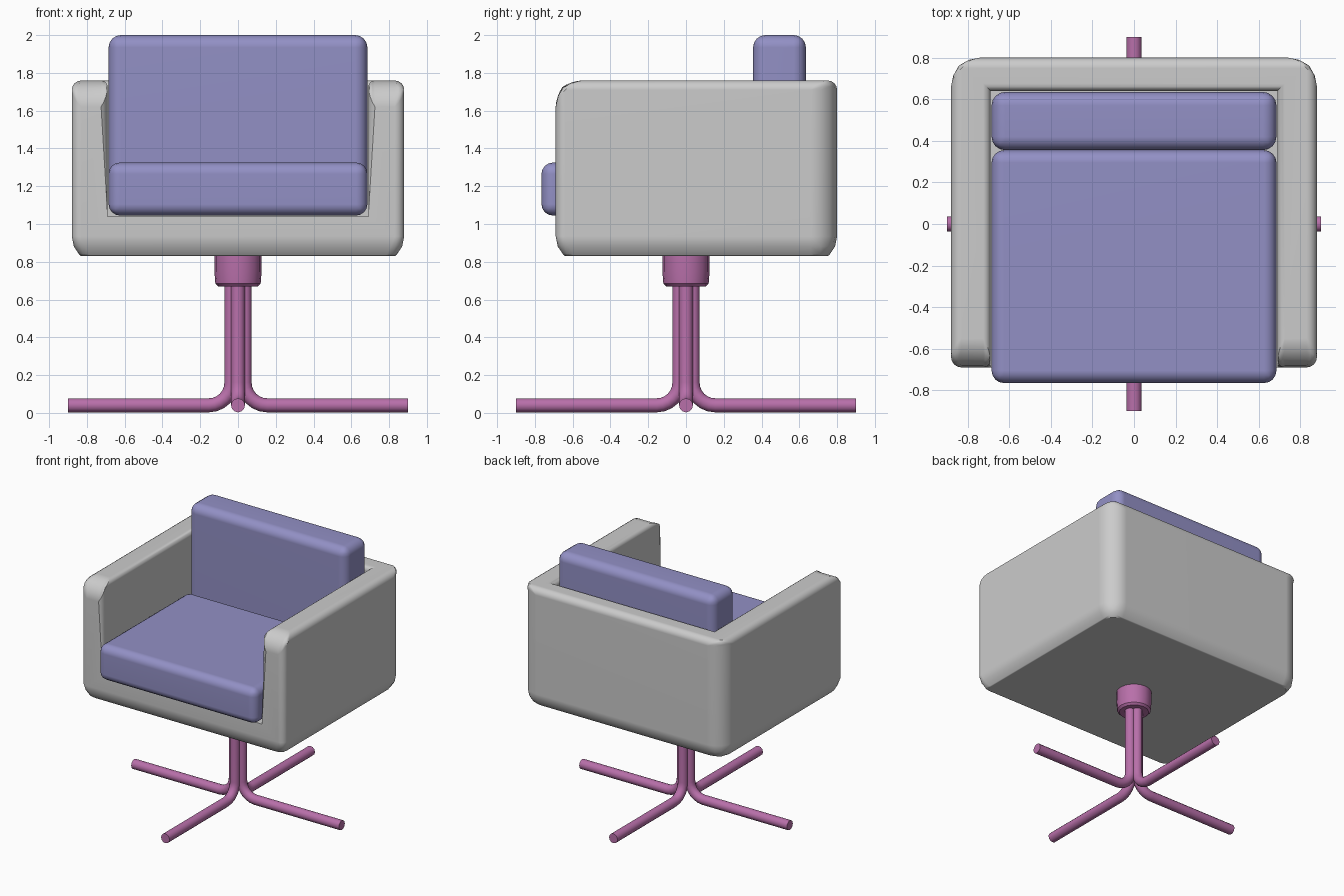
import bpy, bmesh
from math import sin, cos, pi

if "Cube" in bpy.data.objects:
    bpy.data.objects.remove(bpy.data.objects["Cube"])


def material(name, rgb):
    m = bpy.data.materials.new(name)
    m.diffuse_color = (*rgb, 1)
    m.use_nodes = True
    m.node_tree.nodes["Principled BSDF"].inputs["Base Color"].default_value = m.diffuse_color
    return m


blue = material("cushion_blue", (0.29, 0.28, 0.56))
pink = material("base_pink", (0.48, 0.16, 0.40))


def make(name, bm, mat=None):
    me = bpy.data.meshes.new(name)
    bmesh.ops.recalc_face_normals(bm, faces=bm.faces[:])
    bm.to_mesh(me)
    bm.free()
    ob = bpy.data.objects.new(name, me)
    bpy.context.collection.objects.link(ob)
    if mat:
        me.materials.append(mat)
    return ob


def activate(ob):
    bpy.ops.object.select_all(action='DESELECT')
    ob.select_set(True)
    bpy.context.view_layer.objects.active = ob


def smooth(ob, weighted=True):
    activate(ob)
    bpy.ops.object.shade_smooth_by_angle(angle=0.6)
    if weighted:
        w = ob.modifiers.new("normals", 'WEIGHTED_NORMAL')
        w.keep_sharp = True


# Shell: U-shaped front outline joined to a closed back, bevelled by edge weight
X, XI, YF, YI, YB = 0.88, 0.69, -0.69, 0.64, 0.80
Z0, ZS, ZT, CUT = 0.795, 1.04, 1.76, 0.83
outline = [(-X, Z0), (X, Z0), (X, ZT), (XI, ZT), (XI, ZS), (-XI, ZS), (-XI, ZT), (-X, ZT)]
bm = bmesh.new()
f = [bm.verts.new((x, YF, z)) for x, z in outline]
b = [bm.verts.new((x, YI if abs(x) == XI else YB, z)) for x, z in outline]
bm.faces.new(f)
for i, j in ((0, 1), (1, 2), (3, 4), (4, 5), (5, 6), (7, 0)):
    bm.faces.new((f[i], f[j], b[j], b[i]))
bm.faces.new((b[3], b[4], b[5], b[6]))
bm.faces.new((b[0], b[1], b[2], b[7]))
bm.faces.new((f[7], b[7], b[2], f[2], f[3], b[3], b[6], f[6]))
weight = bm.edges.layers.float.new("bevel_weight_edge")


def edge_weight(e):
    (x1, y1, z1), (x2, y2, z2) = (v.co for v in e.verts)
    bottom = max(z1, z2) < 0.9
    back_corner = min(y1, y2) > 0.75 and abs(x1 - x2) < 0.01
    arm_front = max(y1, y2) < -0.6 and min(z1, z2) > 1.7
    if bottom or back_corner or arm_front:
        return 1.0
    if all(abs(abs(x) - XI) < 0.01 for x in (x1, x2)):
        cavity_rim = min(z1, z2) > 1.7 or max(y1, y2) < -0.6
        return 0.25 if cavity_rim and max(z1, z2) > 1.1 else 0.0
    return 0.36


for e in bm.edges:
    e[weight] = edge_weight(e)
shell = make("shell", bm)
bev = shell.modifiers.new("bevel", 'BEVEL')
bev.width, bev.segments, bev.limit_method = 0.14, 4, 'WEIGHT'
activate(shell)
bpy.ops.object.modifier_apply(modifier="bevel")

# Flat underside of the shell
bm = bmesh.new()
bm.from_mesh(shell.data)
cut = bmesh.ops.bisect_plane(bm, geom=bm.verts[:] + bm.edges[:] + bm.faces[:], dist=1e-5,
                             plane_co=(0, 0, CUT), plane_no=(0, 0, 1), clear_inner=True)
bmesh.ops.holes_fill(bm, edges=[e for e in bm.edges if e.is_boundary], sides=0)
bmesh.ops.recalc_face_normals(bm, faces=bm.faces[:])
bm.to_mesh(shell.data)
bm.free()
smooth(shell)


# Cushions
def cushion(name, lo, hi, r):
    bm = bmesh.new()
    bmesh.ops.create_cube(bm, size=1)
    for v in bm.verts:
        v.co = [lo[i] if v.co[i] < 0 else hi[i] for i in range(3)]
    bmesh.ops.bevel(bm, geom=bm.edges[:], offset=r, segments=4, profile=0.5, affect='EDGES')
    smooth(make(name, bm, blue))


cushion("seat_cushion", (-0.685, -0.765, 1.045), (0.685, 0.355, 1.325), 0.06)
cushion("back_cushion", (-0.685, 0.355, 1.045), (0.685, 0.635, 2.0), 0.065)

# Hub under the shell
bm = bmesh.new()
rings = []
for r, z in ((0.105, 0.67), (0.12, 0.685), (0.125, 0.75), (0.125, 0.84)):
    rings.append([bm.verts.new((r * cos(a * pi / 8), r * sin(a * pi / 8), z)) for a in range(16)])
for lo, hi in zip(rings, rings[1:]):
    for i in range(16):
        j = (i + 1) % 16
        bm.faces.new((lo[i], lo[j], hi[j], hi[i]))
bm.faces.new(rings[0])
bm.faces.new(rings[-1])
smooth(make("hub", bm, pink), False)

# Four bent tube legs
R, BEND, IN, ZC = 0.037, 0.12, 0.035, 0.04
path = [(IN, 0.75)]
path += [(IN + BEND * (1 - cos(t * pi / 12)), ZC + BEND * (1 - sin(t * pi / 12))) for t in range(7)]
path += [(0.9, ZC)]
for n, side in enumerate(("right", "back", "left", "front")):
    cu = bpy.data.curves.new(side + "_leg", 'CURVE')
    cu.dimensions = '3D'
    cu.bevel_depth, cu.bevel_resolution, cu.use_fill_caps = R, 4, True
    sp = cu.splines.new('POLY')
    sp.points.add(len(path) - 1)
    c, s = round(cos(n * pi / 2)), round(sin(n * pi / 2))
    for p, (d, z) in zip(sp.points, path):
        p.co = (d * c, d * s, z, 1)
    cu.materials.append(pink)
    leg = bpy.data.objects.new(side + "_leg", cu)
    bpy.context.collection.objects.link(leg)
    activate(leg)
    bpy.ops.object.convert(target='MESH')
    smooth(bpy.context.view_layer.objects.active, False)
